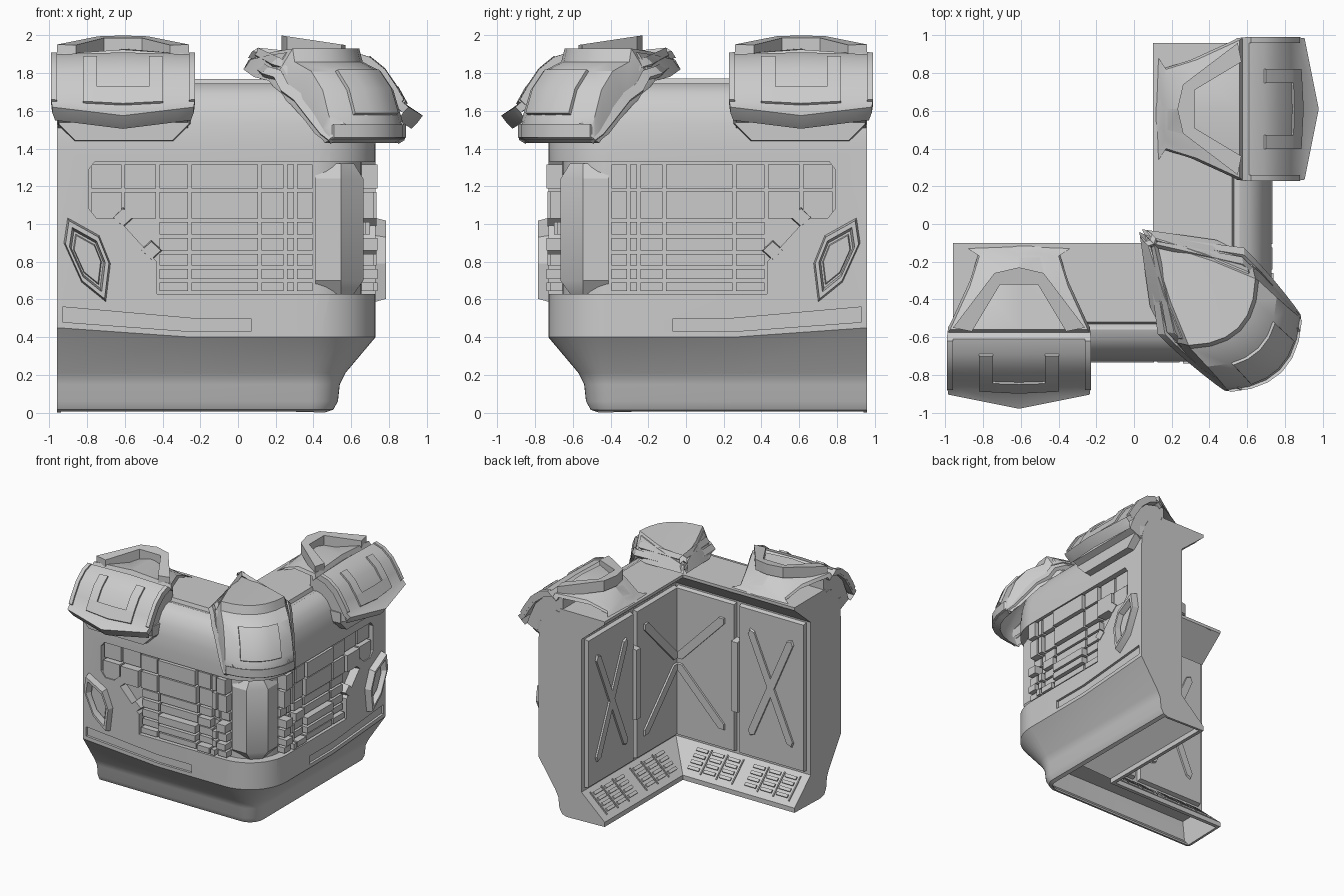
import bpy, bmesh, math, random
from mathutils import Vector

if "Cube" in bpy.data.objects:
    bpy.data.objects.remove(bpy.data.objects["Cube"])

random.seed(4)
C = 0.38                      # centre of the rounded outer corner
R2 = math.sqrt(2)


def mesh(name, verts, faces, mirror=True):
    """Closed mesh object; mirror repeats it on the other arm (x,y)->(-y,-x)."""
    made = []
    sides = [("", lambda v: v)]
    if mirror:
        sides.append(("_mirrored", lambda v: (-v[1], -v[0], v[2])))
    for tag, f in sides:
        bm = bmesh.new()
        vs = [bm.verts.new(f(v)) for v in verts]
        for face in faces:
            bm.faces.new([vs[i] for i in face])
        bmesh.ops.remove_doubles(bm, verts=bm.verts, dist=1e-4)
        bmesh.ops.recalc_face_normals(bm, faces=bm.faces)
        me = bpy.data.meshes.new(name + tag)
        bm.to_mesh(me)
        bm.free()
        ob = bpy.data.objects.new(name + tag, me)
        bpy.context.collection.objects.link(ob)
        made.append(ob)
    return made


def loft(name, loops, mirror=True):
    """Skin equal closed loops and cap both ends."""
    n = len(loops[0])
    verts = [v for l in loops for v in l]
    faces = [(k*n+i, k*n+(i+1) % n, (k+1)*n+(i+1) % n, (k+1)*n+i)
             for k in range(len(loops)-1) for i in range(n)]
    faces += [tuple(range(n)), tuple(range((len(loops)-1)*n, len(loops)*n))]
    return mesh(name, verts, faces, mirror)


def prism(name, poly, d0, d1, inset=0.0, mirror=True):
    """Outline (x,z) on the front arm, extruded from depth d0 to d1, optional bevelled face."""
    cx = sum(p[0] for p in poly)/len(poly)
    cz = sum(p[1] for p in poly)/len(poly)
    k = 1-inset
    return loft(name, [[(x, -d0, z) for x, z in poly],
                       [(cx+(x-cx)*k, -d1, cz+(z-cz)*k) for x, z in poly]], mirror)


def rect(x0, x1, z0, z1):
    return [(x0, z0), (x1, z0), (x1, z1), (x0, z1)]


def shell(name, rows, off, mirror=True):
    """Thick sheet through a grid of points, thickened by the vector off."""
    m, n = len(rows), len(rows[0])
    top = [Vector(p) for r in rows for p in r]
    verts = top + [p+Vector(off) for p in top]
    N = m*n
    faces = []
    for i in range(m-1):
        for j in range(n-1):
            q = (i*n+j, i*n+j+1, (i+1)*n+j+1, (i+1)*n+j)
            faces += [q, tuple(N+a for a in reversed(q))]
    rim = list(range(n)) + [i*n+n-1 for i in range(1, m)]
    rim += [(m-1)*n+j for j in range(n-2, -1, -1)] + [i*n for i in range(m-2, 0, -1)]
    faces += [(a, b, N+b, N+a) for a, b in zip(rim, rim[1:]+rim[:1])]
    return mesh(name, [tuple(v) for v in verts], faces, mirror)


def sweep(name, profile, x0, seam=False):
    """Profile (d,z) swept along both arms around the corner."""
    def lift(d, z, e):
        return z+0.05*e if seam and (d, z) == (0.73, 0.40) else z
    loops = [[(x, -d, lift(d, z, e)) for d, z in profile] for x, e in ((x0, 1), (-0.25, 0))]
    for k in range(11):
        a = k*math.pi/20
        loops.append([(min(d, C)+max(d-C, 0)*math.sin(a),
                       -min(d, C)-max(d-C, 0)*math.cos(a), z) for d, z in profile])
    loops += [[(d, -x, lift(d, z, e)) for d, z in profile] for x, e in ((-0.25, 0), (x0, 1))]
    return loft(name, loops, False)[0]


# main L-shaped wall with overhanging top and flared foot
wall = sweep("wall", [(.10, 1.77), (.10, 1.745), (.32, 1.56), (.32, .25), (.10, .05), (.10, .01),
                      (.46, 0), (.505, .015), (.53, .06), (.54, .15), (.57, .21), (.73, .40),
                      (.73, 1.42), (.722, 1.53), (.70, 1.62), (.66, 1.69), (.61, 1.73), (.56, 1.745),
                      (.545, 1.74), (.53, 1.74), (.52, 1.77)], -.96, True)

# recesses: block field, low slot and hollow underside
cutters = [sweep("field_cutter", [(.655, .63), (.9, .63), (.9, 1.33), (.655, 1.33)], -.43)]
cutters += [sweep("hollow_cutter", [(.13, -.1), (.475, -.1), (.475, .02), (.51, .06), (.52, .16), (.53, .24), (.36, .24), (.13, .05)], -.94)]
cutters += prism("lobe_cutter", [(-.76, 1.33), (-.79, 1.29), (-.79, 1.08), (-.75, 1.03), (-.64, 1.03),
                                 (-.43, .80), (-.40, .80), (-.40, 1.33)], .655, .9)
cutters += prism("slot_cutter", [(-.93, .56), (-.25, .50), (.07, .50), (.07, .43), (-.25, .43), (-.93, .48)], .71, .9)
bpy.context.view_layer.objects.active = wall
for c in cutters:
    mod = wall.modifiers.new("cut", "BOOLEAN")
    mod.operation, mod.solver, mod.object = "DIFFERENCE", "EXACT", c
    bpy.ops.object.modifier_apply(modifier=mod.name)
for c in cutters:
    bpy.data.objects.remove(c)

# blocks in the recess, uneven depth
xs = [-.785, -.61, -.425, -.255, .115, .25, .305, .405]
zs = [1.325, 1.18, 1.02, .935, .85, .77, .70, .635]
g = .009
for i in range(7):
    for j in range(7):
        if i < 2 and zs[j+1] < 1.0:
            continue
        depth = random.choice((.70, .72, .735)) if i < 5 else random.choice((.68, .72, .74))
        prism("block", rect(xs[i]+g, xs[i+1]-g, zs[j+1]+g, zs[j]-g), .64, depth)
for x, z in ((-.61, 1.035), (-.46, .86)):
    prism("diamond_stud", [(x-.06, z), (x, z-.055), (x+.06, z), (x, z+.055)], .64, .735, .15)

# corner column with chamfered ends
def col(z, k):
    return [(.41, -.55, z), (.41, -.665+k, z), (.545, -.665+k, z), (.665-k, -.545, z), (.665-k, -.41, z), (.55, -.41, z)]
loft("corner_column", [col(.63, .05), col(.70, 0), col(1.24, 0), col(1.32, .05)], False)

# elongated badge: ring and centre
hexa = [(-.905, 1.035), (-.735, .94), (-.675, .79), (-.70, .585), (-.83, .69), (-.925, .90)]
def scaled(k):
    return [(-.797+(x+.797)*k, .815+(z-.815)*k) for x, z in hexa]
v = [(x, -d, z) for p, d in ((scaled(1), .72), (scaled(.92), .785), (scaled(.76), .785), (scaled(.66), .72)) for x, z in p]
mesh("badge_ring", v, [(k*6+i, k*6+(i+1) % 6, ((k+1) % 4)*6+(i+1) % 6, ((k+1) % 4)*6+i)
                       for k in range(4) for i in range(6)])
prism("badge_centre", scaled(.62), .72, .75, .1)

# inside panels with crossed ribs, latch strip
def bar(name, x0, z0, x1, z1, w, d):
    a = Vector((x1-x0, z1-z0)).normalized()
    n = Vector((-a.y, a.x))*w
    prism(name, [(x0-n.x, z0-n.y), (x0-a.x*w, z0-a.y*w), (x0+n.x, z0+n.y),
                 (x1+n.x, z1+n.y), (x1+a.x*w, z1+a.y*w), (x1-n.x, z1-n.y)], .30, d, .04)

prism("back_panel_inner", rect(-.26, .30, .27, 1.55), .33, .285, .02)
prism("back_panel_outer", rect(-.92, -.30, .27, 1.55), .33, .285, .02)
for s in (1, -1):
    bar("outer_rib", -.80, .92-.44*s, -.42, .92+.44*s, .032, .27)
    bar("inner_rib", .26, .92+.04*s, -.15, .92+.46*s, .035, .27)
prism("latch_strip", [(-.31, .62), (-.25, .62), (-.25, 1.25), (-.31, 1.25)], .33, .255, .05)

# vent slats on the sloping foot
nrm = Vector((.2, .22)).normalized()*.012
def slope(x0, x1, f0, f1, name, h):
    lp = []
    for k in (-.3, h):
        lp.append([(x, -(.32-.22*f-nrm.x*k), .25-.2*f+nrm.y*k)
                   for x, f in ((x0, f0), (x1, f0), (x1, f1), (x0, f1))])
    loft(name, lp)
for cx in (-.12, -.66):
    for i in range(3):
        a = cx-.22+i*.15
        slope(a-.01, a, .12, .86, "vent_divider", .8)
        for j in range(4):
            slope(a+.02, a+.125, .16+j*.18, .25+j*.18, "vent_slat", 1)

# side shoulder armour on each arm
X0 = -.61
rows = [(.13, 1.78, .13, 1.77, .27), (.17, 1.83, .17, 1.79, .21), (.28, 1.93, .33, 1.86, .26),
        (.56, 1.925, .56, 1.90, .365), (.575, 1.885, .575, 1.87, .375), (.61, 1.91, .61, 1.90, .38),
        (.69, 1.885, .69, 1.875, .38), (.77, 1.82, .77, 1.81, .38), (.84, 1.72, .83, 1.72, .38),
        (.89, 1.63, .87, 1.65, .38), (.98, 1.575, .905, 1.62, .375), (.95, 1.535, .88, 1.58, .36)]
def armour(u, r, up=0):
    t = abs(u)
    return (X0+u*r[4], -(r[0]*(1-t)+r[2]*t)-up, r[1]*(1-t)+r[3]*t+up)
shell("shoulder_armour", [[armour(u, r) for u in (-1, -.8, 0, .8, 1)] for r in rows], (0, .03, -.03))
for s in (-1, 1):
    shell("shoulder_trim", [[armour(u*s, r, .01) for u in (.92, 1.005)] for r in rows[5:10]], (0, .03, -.03))
    shell("shoulder_tab", [[armour(u*s, r, .01) for u in (.36, .56)] for r in rows[6:9]], (0, .03, -.03))
shell("shoulder_panel", [[armour(u, r, .01) for u in (-.56, 0, .56)] for r in rows[8:10]], (0, .03, -.03))
under = [(.50, 1.7), (.50, 1.86), (.56, 1.86), (.68, 1.83), (.76, 1.75), (.82, 1.62), (.84, 1.56)]
loft("shoulder_core", [[(X0+s*.345, -d, z) for d, z in under+[(.70, 1.5)]] for s in (-1, 1)])
prism("shoulder_underplate", [(-.96, 1.62), (-.25, 1.62), (-.25, 1.53), (-.34, 1.44), (-.87, 1.44), (-.96, 1.53)], .70, .79, .03)

# U-shaped crest plate on top of the shoulder armour
u_poly = [(-.35, .55), (-.13, .26), (0, .23), (.13, .26), (.35, .55), (.25, .57), (.10, .32), (-.10, .32), (-.25, .57)]
loft("crest_plate", [[(X0+u, -d, 1.952+(.55-d)*.15-h) for u, d in u_poly] for h in (0, .09)])

# corner cap: domed shell, s along the diagonal, t across it
def diag(s, t, z):
    return ((s+t)/R2, (t-s)/R2, z)
# centre s, dome half width, sag at the sides, z, then the collar edge (s, t, z)
cap = [(.13, .0, .0, 1.89, .10, .01, 1.84), (.45, .155, .02, 1.915, .42, .25, 1.80),
       (.78, .25, .12, 1.93, .58, .30, 1.78), (.80, .255, .12, 1.86, .66, .30, 1.71),
       (.93, .26, .12, 1.81, .75, .30, 1.65), (1.02, .265, .12, 1.71, .84, .29, 1.57),
       (1.07, .27, .12, 1.58, .91, .285, 1.50), (1.095, .27, .12, 1.52, .96, .28, 1.47),
       (1.095, .27, .12, 1.45, .975, .275, 1.45)]
def cap_pt(r, u, o=0):
    return diag(r[0]-r[2]*u*u+o, r[1]*u, r[3]+o*.6)
us = (-1, -.66, -.33, 0, .33, .66, 1)
grid = [[diag(r[4], -r[5], r[6])]+[cap_pt(r, u) for u in us]+[diag(r[4], r[5], r[6])] for r in cap]
shell("corner_cap", grid, diag(-.05, 0, -.02), False)
shell("corner_cap_panel", [[cap_pt(r, u, .015) for u in (-.6, -.3, 0, .3, .6)] for r in cap[4:7]], diag(-.03, 0, -.02), False)
shell("corner_cap_rim", [[cap_pt(r, u, .015) for u in us] for r in cap[7:]], diag(-.03, 0, -.01), False)

# two stacked collars along the cap edges
path = [(.09, .0, 1.87), (.50, .318, 1.82), (.59, .318, 1.80), (.64, .316, 1.73), (.73, .31, 1.68),
        (.83, .30, 1.58), (.91, .29, 1.50), (.965, .28, 1.465)]
for dz, dt, ds in ((0, .005, 0), (.05, -.035, .03)):
    shell("cap_collar", [[diag(s+ds, max(t+dt, .0), z+dz-.02), diag(s+ds+.03, max(t+dt-.025, .0), z+dz+.015)]
                         for s, t, z in path], diag(-.015, -.03, -.02))
# neck joining cap to the wall top
loft("cap_neck", [[diag(s, t, z) for s, t in ((.2, 0), (.5, -.26), (.74, -.24), (.8, 0), (.74, .24), (.5, .26))]
                  for z in (1.75, 1.80)], False)

# smooth shading with sharp edges kept
bpy.ops.object.select_all(action="DESELECT")
for ob in bpy.context.scene.objects:
    ob.select_set(True)
bpy.context.view_layer.objects.active = wall
bpy.ops.object.shade_smooth_by_angle(angle=math.radians(28))
